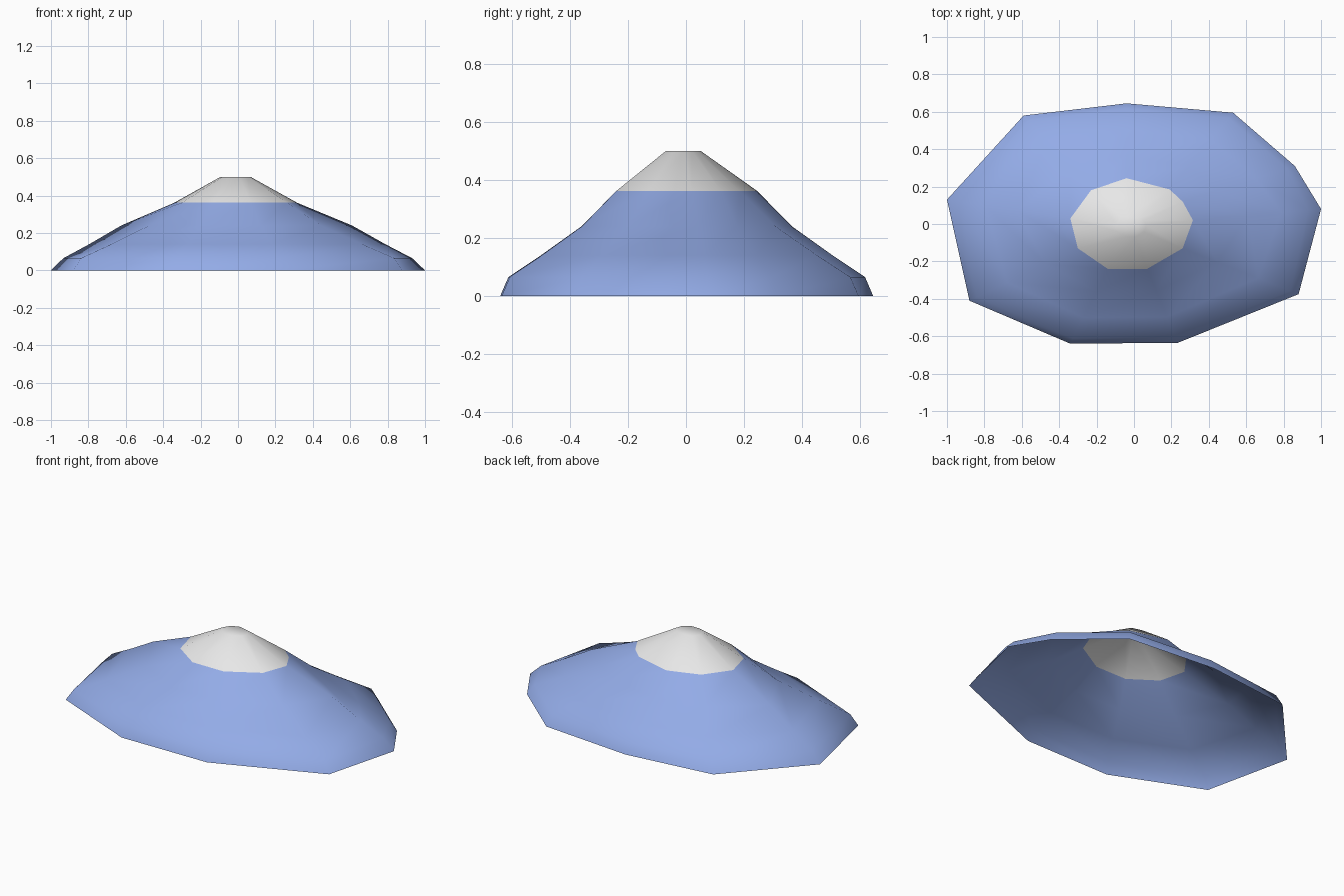
import bpy
import bmesh
from mathutils import Vector

cube = bpy.data.objects.get("Cube")
if cube:
    bpy.data.objects.remove(cube, do_unlink=True)


def make_material(name, rgb):
    mat = bpy.data.materials.new(name)
    mat.use_nodes = True
    color = (*rgb, 1.0)
    mat.diffuse_color = color
    mat.node_tree.nodes["Principled BSDF"].inputs["Base Color"].default_value = color
    return mat


# Irregular outlines of the foot and of the snow line
FOOT = [Vector(p) for p in (
    (-1, .13), (-.88, -.41), (-.34, -.64), (.235, -.635), (.88, -.375),
    (1, .08), (.86, .31), (.53, .595), (-.04, .645), (-.59, .58))]
SNOW = [Vector(p) for p in (
    (-.34, .03), (-.3, -.13), (-.14, -.24), (.07, -.24), (.26, -.13),
    (.315, .02), (.26, .12), (.19, .185), (-.04, .245), (-.23, .18))]
SNOW_Z = 0.362
PEAK_Z = 0.5
RIDGES = (0, 5)  # the two long side ridges bulge outward

# Slope rings: height, blend from snow line to foot, extra bulge on the ridges
SLOPES = [(0, 1, 0), (.065, .93, -.03), (.14, .65, .04), (.24, .3, .13)]

rings = []
for z, blend, bulge in SLOPES:
    rings.append([s.lerp(f, blend + (bulge if i in RIDGES else 0)).to_3d() + Vector((0, 0, z))
                  for i, (s, f) in enumerate(zip(SNOW, FOOT))])
rings.append([Vector((*s, SNOW_Z)) for s in SNOW])
rings.append([Vector((s.x * .245 - .01, s.y * .245 - .01, PEAK_Z)) for s in SNOW])

# Mountain shell, open underneath, with a small flat summit
bm = bmesh.new()
loops = [[bm.verts.new(p) for p in ring] for ring in rings]
count = len(FOOT)
for low, high in zip(loops, loops[1:]):
    for i in range(count):
        j = (i + 1) % count
        bm.faces.new((low[i], low[j], high[j], high[i]))
bm.faces.new(loops[-1])

# Snow above the snow line, rock below
for face in bm.faces:
    face.smooth = True
    face.material_index = int(face.calc_center_median().z > SNOW_Z)

mesh = bpy.data.meshes.new("mountain")
bm.to_mesh(mesh)
bm.free()
mesh.materials.append(make_material("blue rock", (.30, .42, .82)))
mesh.materials.append(make_material("white snow", (.8, .8, .8)))
mountain = bpy.data.objects.new("mountain", mesh)
bpy.context.collection.objects.link(mountain)
